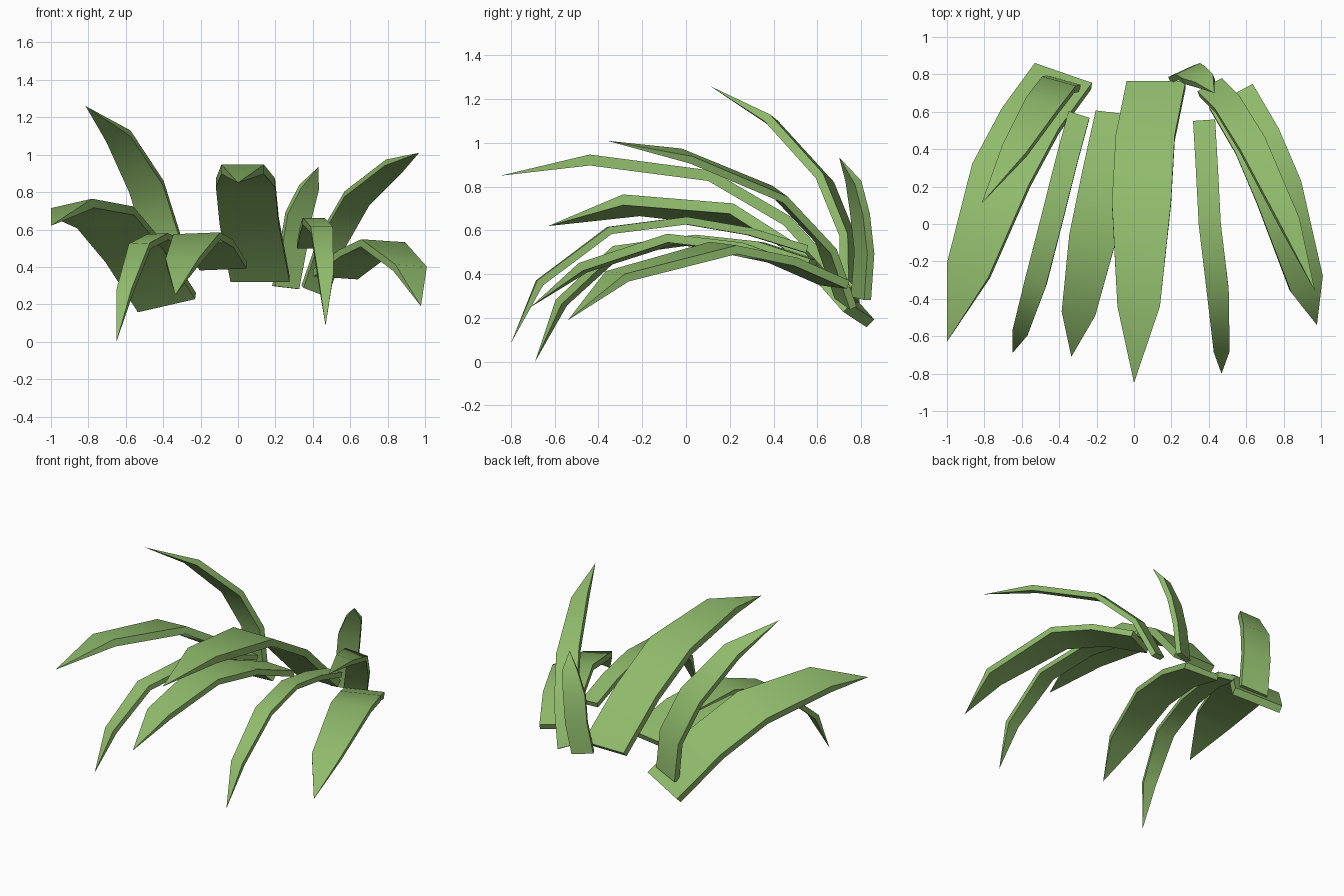
import bpy, bmesh, math
from mathutils import Vector

green = bpy.data.materials.new("leaf green")
green.diffuse_color = (0.28, 0.50, 0.15, 1)


def leaf(name, half, path, thick):
    """Arched strip: 'path' runs base to tip, 'half' is the half-width vector."""
    pts = [Vector(p) for p in path]
    half = Vector(half)
    n = len(pts)
    bm = bmesh.new()
    rings = []
    for i in range(n - 1):
        # constant width, narrowing at the last section before the point
        w = 0.72 if i == n - 2 else 1.0
        t = (pts[i + 1] - pts[i]).normalized()
        if i:
            t += (pts[i] - pts[i - 1]).normalized()
        up = t.cross(half).normalized() * thick / 2
        s = half * w
        rings.append([bm.verts.new(pts[i] + a * s + b * up)
                      for a, b in ((-1, -1), (1, -1), (1, 1), (-1, 1))])
    bm.faces.new(rings[0])
    for r, q in zip(rings, rings[1:]):
        for k in range(4):
            bm.faces.new((r[k], r[(k + 1) % 4], q[(k + 1) % 4], q[k]))
    tip = bm.verts.new(pts[-1])
    for k in range(4):
        bm.faces.new((rings[-1][k], rings[-1][(k + 1) % 4], tip))
    bmesh.ops.recalc_face_normals(bm, faces=bm.faces)
    me = bpy.data.meshes.new(name)
    bm.to_mesh(me)
    bm.free()
    me.materials.append(green)
    ob = bpy.data.objects.new(name, me)
    bpy.context.collection.objects.link(ob)
    bpy.context.view_layer.objects.active = ob
    ob.select_set(True)
    bpy.ops.object.shade_smooth_by_angle(angle=math.radians(35))
    ob.select_set(False)


# broad arching leaves
leaf("centre_leaf", (0.158, 0, 0),
     [(0.118, 0.745, 0.335), (0.06, 0.46, 0.645), (0.04, 0.11, 0.85),
      (0.025, -0.44, 0.922), (0, -0.85, 0.85)], 0.05)
leaf("left_broad_leaf", (0.153, -0.053, 0.035),
     [(-0.38, 0.79, 0.21), (-0.555, 0.55, 0.48), (-0.71, 0.26, 0.665),
      (-0.885, -0.25, 0.715), (-1.0, -0.63, 0.62)], 0.05)
leaf("right_broad_leaf", (0.117, 0.062, -0.008),
     [(0.52, 0.68, 0.36), (0.66, 0.44, 0.465), (0.775, 0.17, 0.52),
      (0.92, -0.315, 0.39), (0.978, -0.54, 0.19)], 0.04)
leaf("left_middle_leaf", (0.125, -0.015, 0.005),
     [(-0.08, 0.585, 0.405), (-0.15, 0.27, 0.52), (-0.22, -0.07, 0.56),
      (-0.295, -0.47, 0.43), (-0.335, -0.71, 0.25)], 0.04)

# upright leaves at the back
leaf("left_upright_leaf", (0.09, -0.025, 0.02),
     [(-0.38, 0.75, 0.29), (-0.405, 0.745, 0.56), (-0.49, 0.635, 0.83),
      (-0.64, 0.39, 1.10), (-0.815, 0.11, 1.26)], 0.04)
leaf("right_upright_leaf", (0.065, 0.035, -0.025),
     [(0.41, 0.73, 0.27), (0.5, 0.64, 0.53), (0.635, 0.42, 0.765),
      (0.835, 0.0, 0.94), (0.968, -0.36, 1.01)], 0.035)
leaf("short_upright_leaf", (0.065, 0.03, -0.008),
     [(0.255, 0.80, 0.29), (0.295, 0.815, 0.50), (0.325, 0.795, 0.68),
      (0.38, 0.765, 0.825), (0.43, 0.70, 0.935)], 0.035)

# narrow drooping leaves at the front
leaf("left_narrow_leaf", (0.056, -0.018, 0.003),
     [(-0.295, 0.58, 0.45), (-0.36, 0.34, 0.53), (-0.43, 0.06, 0.56),
      (-0.525, -0.31, 0.51), (-0.605, -0.57, 0.27), (-0.65, -0.69, 0.0)], 0.035)
leaf("right_narrow_leaf", (0.059, 0.004, 0),
     [(0.375, 0.55, 0.515), (0.39, 0.29, 0.595), (0.405, 0.0, 0.645),
      (0.447, -0.35, 0.60), (0.468, -0.67, 0.36), (0.468, -0.80, 0.085)], 0.035)
